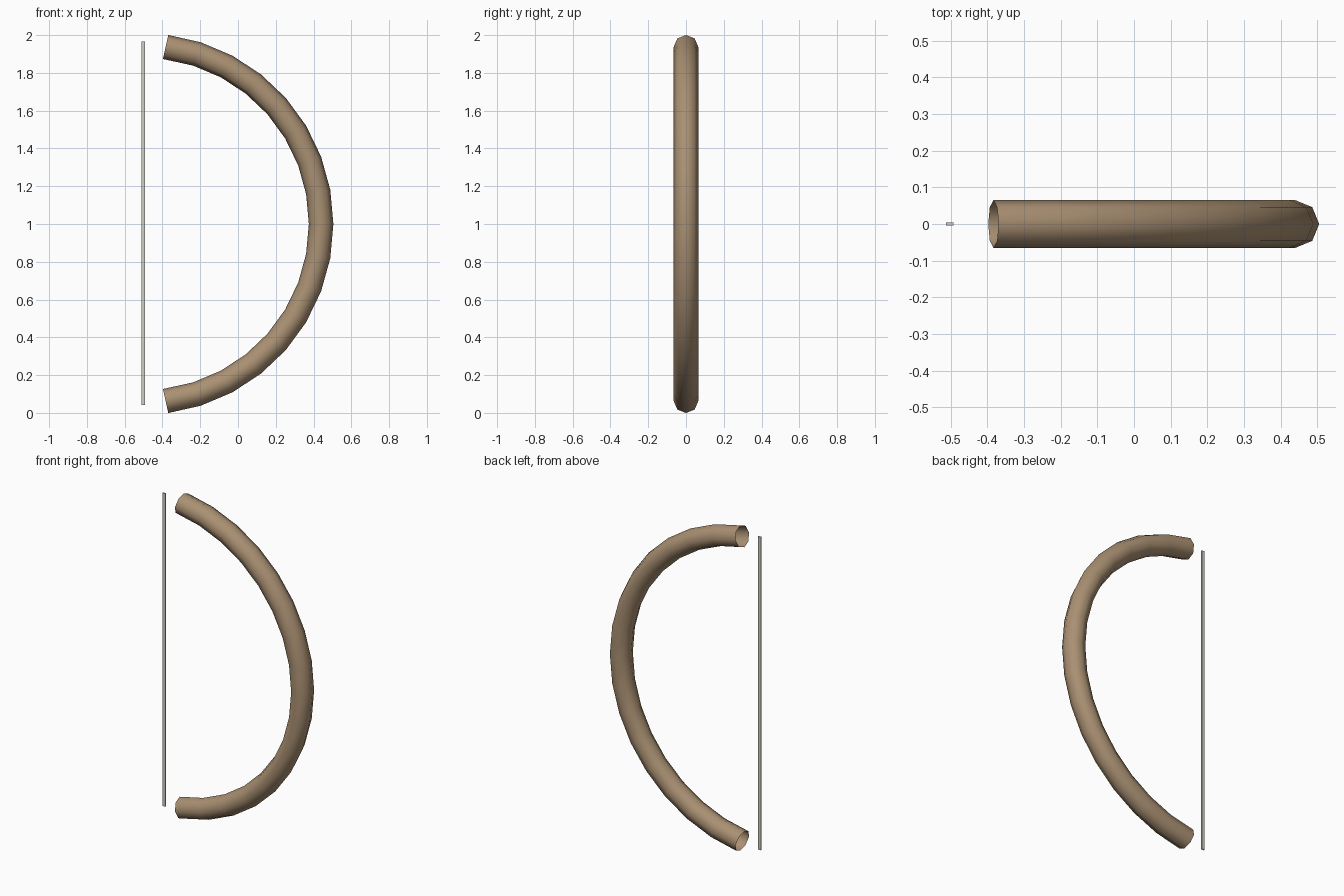
import bpy, bmesh
from math import sin, cos, pi, radians
from mathutils import Vector

if "Cube" in bpy.data.objects:
    bpy.data.objects.remove(bpy.data.objects["Cube"])


def finish(name, bm, colour):
    mesh = bpy.data.meshes.new(name)
    bm.to_mesh(mesh)
    bm.free()
    mat = bpy.data.materials.new(name + "_colour")
    mat.diffuse_color = (*colour, 1)
    mat.use_nodes = True
    mat.node_tree.nodes["Principled BSDF"].inputs["Base Color"].default_value = mat.diffuse_color
    mesh.materials.append(mat)
    obj = bpy.data.objects.new(name, mesh)
    bpy.context.collection.objects.link(obj)
    return obj


# Curved limb: open eight-sided tube swept along an arc
CENTRE, RADIUS, TUBE = Vector((-0.505, 0, 1.0)), 0.945, 0.065
STEPS, SIDES, END = 8, 8, 82.6
bm = bmesh.new()
rings = []
for i in range(-STEPS, STEPS + 1):
    a = radians(END * i / STEPS)
    mid = CENTRE + RADIUS * Vector((cos(a), 0, sin(a)))
    # end cuts are square to the last segment
    if abs(i) == STEPS:
        a -= radians(END / STEPS / 2) * (1 if i > 0 else -1)
    out = Vector((cos(a), 0, sin(a)))
    rings.append([bm.verts.new(mid + TUBE * (cos(t) * out + sin(t) * Vector((0, 1, 0))))
                  for t in (2 * pi * k / SIDES for k in range(SIDES))])
for r, s in zip(rings, rings[1:]):
    for k in range(SIDES):
        n = (k + 1) % SIDES
        bm.faces.new((r[k], r[n], s[n], s[k])).smooth = True
bm.normal_update()
# faces must point away from the tube axis
f = bm.faces[:][0]
if f.normal.dot(f.calc_center_median() - sum((v.co for v in rings[0] + rings[1]), Vector()) / (2 * SIDES)) < 0:
    bmesh.ops.reverse_faces(bm, faces=bm.faces[:])
finish("bow_limb", bm, (0.40, 0.28, 0.17))

# Taut string: thin upright bar
bm = bmesh.new()
bmesh.ops.create_cube(bm, size=1)
bmesh.ops.scale(bm, vec=(0.02, 0.008, 1.926), verts=bm.verts)
bmesh.ops.translate(bm, vec=(-0.502, 0, 1.004), verts=bm.verts)
finish("bow_string", bm, (0.62, 0.62, 0.56))
